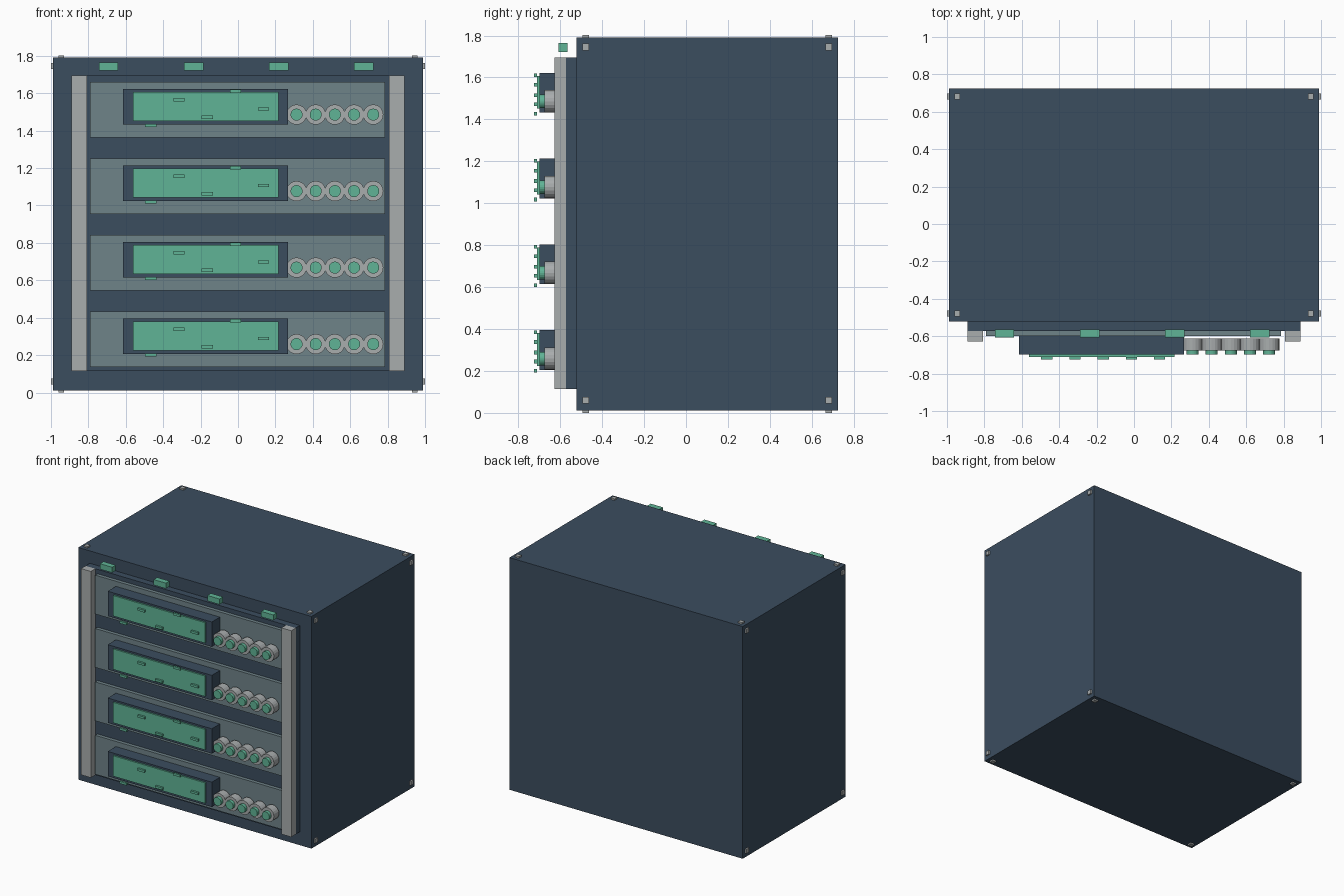
import bpy
import bmesh
from mathutils import Matrix, Vector

cube = bpy.data.objects.get("Cube")
if cube:
    bpy.data.objects.remove(cube, do_unlink=True)


def material(name, hex_code):
    channels = [int(hex_code[i:i + 2], 16) / 255 for i in (0, 2, 4)]
    color = [((c + 0.055) / 1.055) ** 2.4 for c in channels] + [1]
    mat = bpy.data.materials.new(name)
    mat.use_nodes = True
    mat.diffuse_color = color
    mat.node_tree.nodes["Principled BSDF"].inputs["Base Color"].default_value = color
    return mat


NAVY = material("navy casing", "3b4d5f")
SLATE = material("slate plate", "6f8389")
SILVER = material("silver metal", "a9adae")
GREEN = material("mint green", "60b496")


def finish(name, bm, mat):
    mesh = bpy.data.meshes.new(name)
    bm.to_mesh(mesh)
    bm.free()
    mesh.materials.append(mat)
    obj = bpy.data.objects.new(name, mesh)
    bpy.context.collection.objects.link(obj)
    return obj


def box(name, mat, x, y, z):
    """Box spanning the given (min, max) pairs."""
    bm = bmesh.new()
    spans = (x, y, z)
    centre = Vector([(a + b) / 2 for a, b in spans])
    size = [b - a for a, b in spans]
    bmesh.ops.create_cube(bm, size=1,
                          matrix=Matrix.Translation(centre) @ Matrix.Diagonal(size + [1]))
    return finish(name, bm, mat)


def around(centre, size):
    return centre - size / 2, centre + size / 2


def disc(name, mat, x, y, z, radius):
    """Cylinder whose axis runs front to back between the y pair."""
    bm = bmesh.new()
    place = Matrix.Translation((x, sum(y) / 2, z)) @ Matrix.Rotation(1.5707963, 4, "X")
    bmesh.ops.create_cone(bm, cap_ends=True, segments=20, radius1=radius,
                          radius2=radius, depth=y[1] - y[0], matrix=place)
    return finish(name, bm, mat)


# Cabinet and raised front panel
HALF, FRONT, BACK, BOTTOM, TOP = 0.988, -0.522, 0.725, 0.012, 1.79
PANEL_Z = (0.115, 1.695)
box("cabinet", NAVY, (-HALF, HALF), (FRONT, BACK), (BOTTOM, TOP))
box("front_panel", NAVY, (-0.89, 0.89), (-0.573, FRONT), PANEL_Z)

# Mounting rails
for side, s in (("left", 1), ("right", -1)):
    box(side + "_rail", SILVER, sorted((s * 0.807, s * 0.891)), (-0.628, -0.573), PANEL_Z)

# Corner fasteners on the top, bottom and both sides
BOLT, OUT = 0.032, 0.012
for y in (-0.478, 0.681):
    for s in (-1, 1):
        for z in (BOTTOM, TOP):
            box("cap_fastener", SILVER, around(s * 0.945, BOLT), around(y, BOLT),
                around(z, 2 * OUT))
        for z in (0.06, 1.745):
            box("side_fastener", SILVER, around(s * HALF, 2 * OUT), around(y, BOLT),
                around(z, BOLT))

# Indicator lamps along the top edge
for i in range(4):
    box("indicator_lamp", GREEN, around(-0.692 + 0.455 * i, 0.103),
        (-0.608, -0.565), around(1.743, 0.042))

# Four rack units: plate, display, segments and knobs
SEGMENT_HEIGHTS = (-0.085, 0.053, -0.04, 0.099, 0.003)
for row in range(4):
    z = 0.285 + 0.409 * row
    box("unit_plate", SLATE, (-0.79, 0.787), (-0.6, -0.573), around(z, 0.298))
    box("display_housing", NAVY, (-0.615, 0.267), (-0.698, -0.6), (z - 0.08, z + 0.11))
    box("display_screen", GREEN, (-0.562, 0.216), (-0.71, -0.698), (z - 0.061, z + 0.096))
    for i, dz in enumerate(SEGMENT_HEIGHTS):
        box("display_segment", GREEN, around(-0.467 + 0.151 * i, 0.06),
            (-0.725, -0.71), around(z + dz, 0.017))
    for i in range(5):
        x = 0.313 + 0.1025 * i
        disc("knob", SILVER, x, (-0.675, -0.612), z - 0.026, 0.054)
        disc("knob_light", GREEN, x, (-0.699, -0.675), z - 0.026, 0.032)
